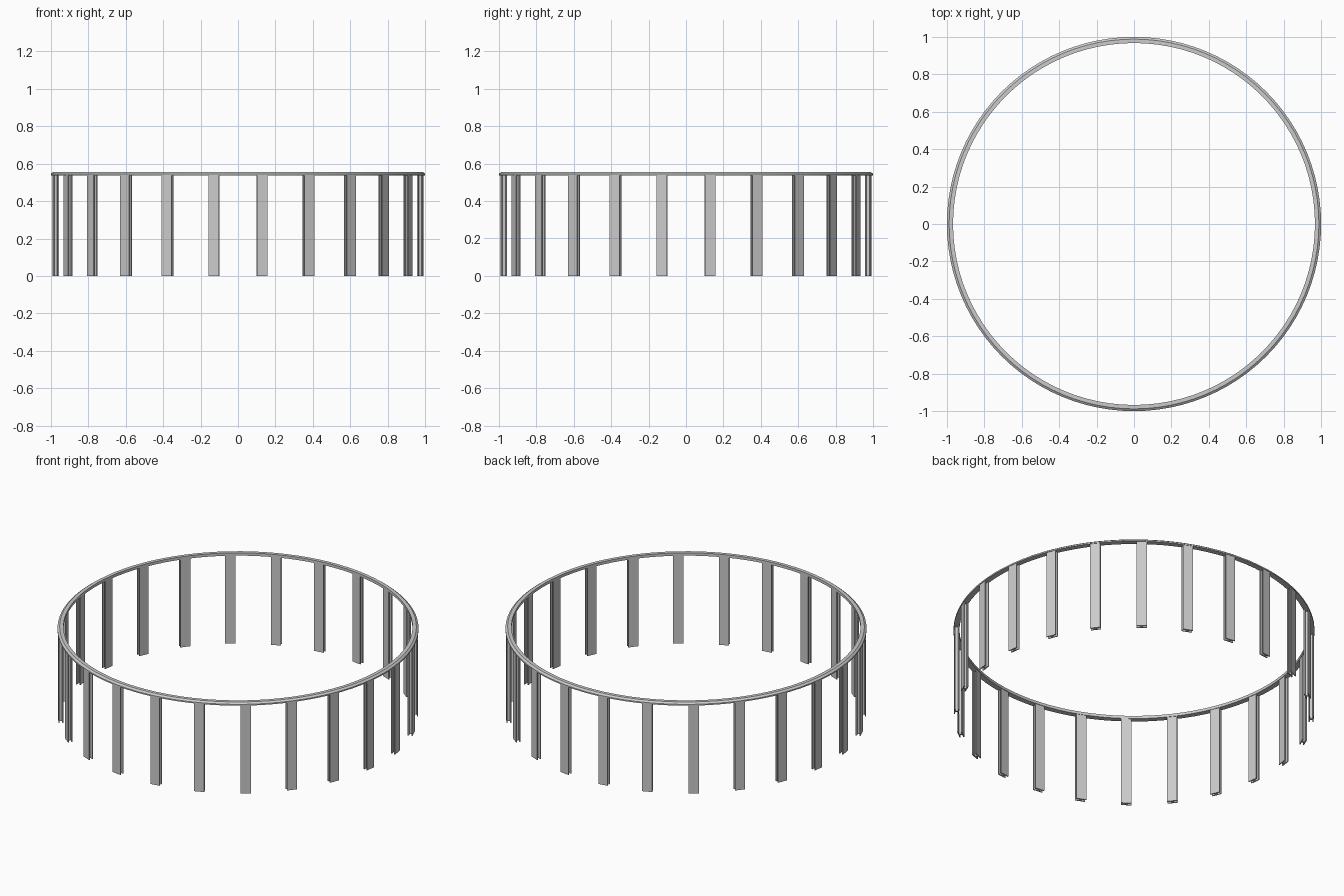
import bpy, bmesh, math
from mathutils import Matrix

if "Cube" in bpy.data.objects:
    bpy.data.objects.remove(bpy.data.objects["Cube"])

COUNT = 24
POST_R = 0.983
POST_TOP = 0.54


def finish(bm, name):
    bmesh.ops.recalc_face_normals(bm, faces=bm.faces)
    me = bpy.data.meshes.new(name)
    bm.to_mesh(me)
    bm.free()
    ob = bpy.data.objects.new(name, me)
    bpy.context.collection.objects.link(ob)
    return ob


# H-section post: wide flanges face inward and outward, web between them
def post(name, angle):
    w, d, web, fl = 0.029, 0.0135, 0.006, 0.006
    quarter = [(d, w), (d - fl, w), (d - fl, web)]
    prof = quarter + [(-x, y) for x, y in reversed(quarter)]
    prof += [(-x, -y) for x, y in quarter]
    prof += [(x, -y) for x, y in reversed(quarter)]
    bm = bmesh.new()
    face = bm.faces.new([bm.verts.new((x, y, 0)) for x, y in prof])
    ext = bmesh.ops.extrude_face_region(bm, geom=[face])
    top = [g for g in ext["geom"] if isinstance(g, bmesh.types.BMVert)]
    bmesh.ops.translate(bm, verts=top, vec=(0, 0, POST_TOP))
    bm.transform(Matrix.Rotation(angle, 4, 'Z') @ Matrix.Translation((POST_R, 0, 0)))
    return finish(bm, name)


# Ring rail: closed profile swept round, outer top edge chamfered
def ring(name, profile, segs):
    bm = bmesh.new()
    loops = []
    for i in range(segs):
        a = math.tau * i / segs
        loops.append([bm.verts.new((r * math.cos(a), r * math.sin(a), z)) for r, z in profile])
    n = len(profile)
    for i in range(segs):
        a, b = loops[i], loops[(i + 1) % segs]
        for j in range(n):
            k = (j + 1) % n
            bm.faces.new((a[j], b[j], b[k], a[k]))
    return finish(bm, name)


for i in range(COUNT):
    post(f"post_{i + 1:02d}", math.radians(7.5 + i * 360 / COUNT))

rail = ring("top_rail", [(0.967, 0.538), (0.967, 0.555), (0.988, 0.555),
                         (1.0, 0.546), (1.0, 0.538)], 96)
bpy.context.view_layer.objects.active = rail
rail.select_set(True)
bpy.ops.object.shade_smooth_by_angle(angle=math.radians(20))
